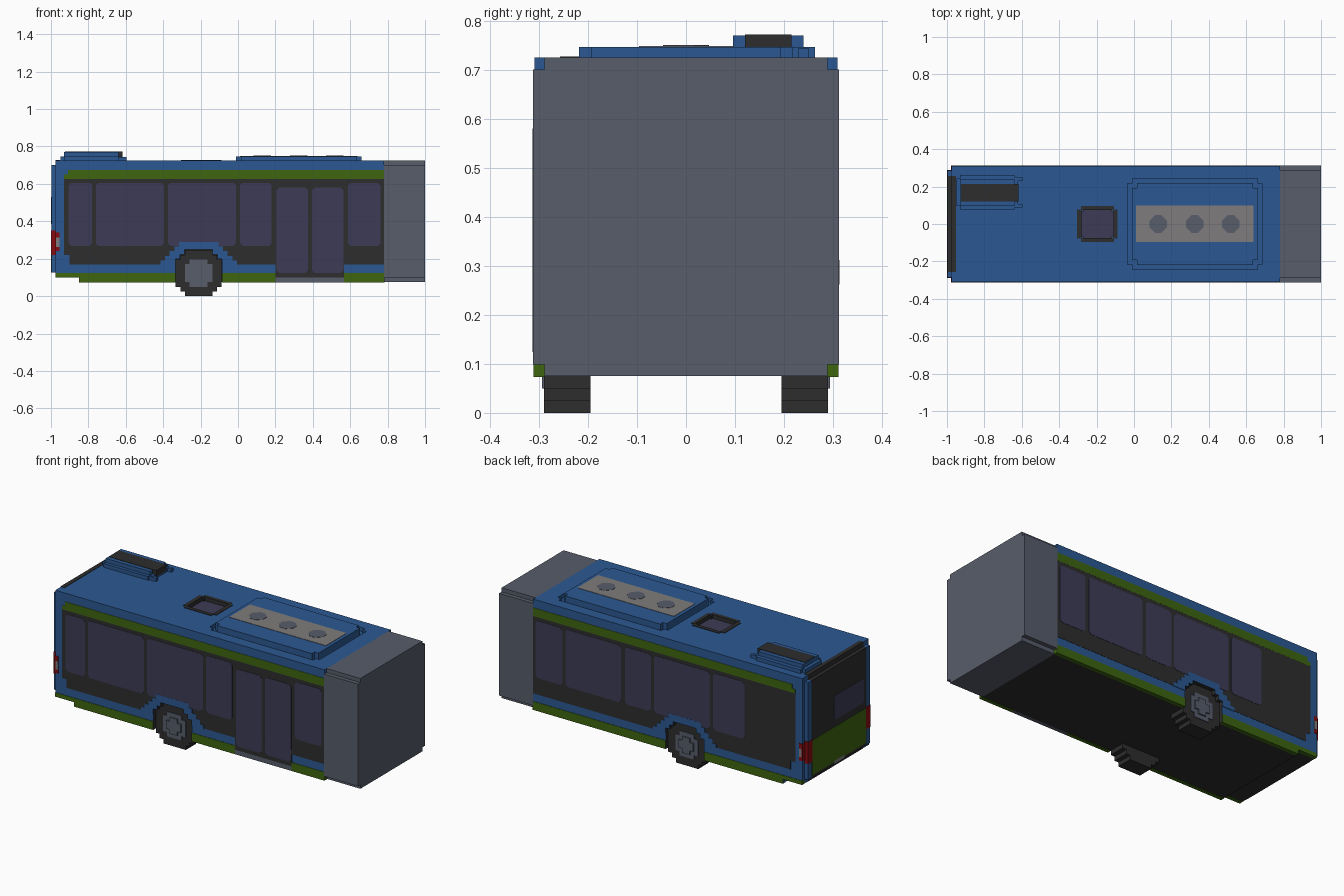
import bpy, bmesh

cube = bpy.data.objects.get("Cube")
if cube:
    bpy.data.objects.remove(cube, do_unlink=True)


def make_material(name, rgb):
    lin = [((c / 255 + 0.055) / 1.055) ** 2.4 for c in rgb] + [1.0]
    m = bpy.data.materials.new(name)
    m.use_nodes = True
    m.diffuse_color = lin
    m.node_tree.nodes["Principled BSDF"].inputs["Base Color"].default_value = lin
    return m


BLUE = make_material("blue_paint", (43, 88, 146))
GREEN = make_material("green_paint", (62, 102, 16))
DARK = make_material("charcoal", (45, 45, 45))
GLASS = make_material("tinted_glass", (61, 59, 86))
SLATE = make_material("slate_grey", (87, 93, 107))
GREY = make_material("warm_grey", (127, 124, 124))
RED = make_material("lamp_red", (135, 12, 16))


def prism(name, pts, axis, lo, hi, mat):
    """Extrude a 2D outline along an axis (x: y,z  y: x,z  z: x,y)."""
    place = {"x": lambda a, b, c: (c, a, b),
             "y": lambda a, b, c: (a, c, b),
             "z": lambda a, b, c: (a, b, c)}[axis]
    bm = bmesh.new()
    face = bm.faces.new([bm.verts.new(place(a, b, lo)) for a, b in pts])
    out = bmesh.ops.extrude_face_region(bm, geom=[face])
    shift = place(0, 0, hi - lo)
    verts = [v for v in out["geom"] if isinstance(v, bmesh.types.BMVert)]
    bmesh.ops.translate(bm, verts=verts, vec=shift)
    bmesh.ops.recalc_face_normals(bm, faces=bm.faces)
    me = bpy.data.meshes.new(name)
    bm.to_mesh(me)
    bm.free()
    ob = bpy.data.objects.new(name, me)
    bpy.context.collection.objects.link(ob)
    me.materials.append(mat)
    return ob


def rect(a0, a1, b0, b1, cut=0.0):
    """Rectangle outline, with optional clipped corners."""
    if not cut:
        return [(a0, b0), (a1, b0), (a1, b1), (a0, b1)]
    c = cut
    return [(a0 + c, b0), (a1 - c, b0), (a1, b0 + c), (a1, b1 - c),
            (a1 - c, b1), (a0 + c, b1), (a0, b1 - c), (a0, b0 + c)]


def box(name, x0, x1, y0, y1, z0, z1, mat):
    return prism(name, rect(x0, x1, y0, y1), "z", z0, z1, mat)


def stepped(ca, cb, quarter):
    """Mirror one quarter of a stepped outline about a centre."""
    q = quarter
    pts = q + [(-a, b) for a, b in q[::-1]] + [(-a, -b) for a, b in q] + [(a, -b) for a, b in q[::-1]]
    return [(ca + a, cb + b) for a, b in pts]


def notched(x0, x1, y0, y1, n):
    """Rectangle outline with square corner notches."""
    a, b = (x1 - x0) / 2, (y1 - y0) / 2
    return stepped((x0 + x1) / 2, (y0 + y1) / 2, [(a, b - n), (a - n, b - n), (a - n, b)])


def side_plate(name, pts, s, depth, mat, inner=0.306):
    return prism(name, pts, "y", s * inner, s * (SIDE + depth), mat)


def cut(ob, cutter):
    m = ob.modifiers.new("cut_" + cutter.name, "BOOLEAN")
    m.operation = "DIFFERENCE"
    m.solver = "EXACT"
    m.material_mode = "TRANSFER"
    m.object = cutter
    cutter.hide_render = True
    cutter.hide_set(True)


SIDE = 0.309
WX, WZ = -0.21, 0.123

# Main body shell, dark underneath
body = prism("body", [(-0.85, 0.075), (0.78, 0.075), (0.78, 0.725), (-0.975, 0.725),
                      (-0.975, 0.10), (-0.85, 0.10)], "y", -SIDE, SIDE, BLUE)
body.data.materials.append(DARK)
for p in body.data.polygons:
    if p.normal.z < -0.5:
        p.material_index = 1

# Roof recesses: hatch and channel around the pod
hatch_cut = prism("hatch_cutter", notched(-0.28, -0.11, -0.077, 0.077, 0.01), "z", 0.70, 0.76, DARK)
pod_cut = prism("pod_channel_cutter", notched(-0.034, 0.685, -0.242, 0.242, 0.025), "z", 0.702, 0.76, BLUE)
cut(body, hatch_cut)
cut(body, pod_cut)

# Flexible joint section
prism("joint_bellows", notched(-0.3125, 0.3125, 0.075, 0.725, 0.024), "x", 0.78, 1.0, SLATE)

# Both sides
tyre_steps = [(0.123, 0.073), (0.098, 0.073), (0.098, 0.098), (0.073, 0.098), (0.073, 0.123)]
hub_steps = [(0.073, 0.048), (0.048, 0.048), (0.048, 0.073)]
arch_half = [(0.205, 0.168), (0.205, 0.19), (0.18, 0.19), (0.18, 0.215), (0.155, 0.215),
             (0.155, 0.24), (0.13, 0.24), (0.13, 0.265), (0.105, 0.265), (0.105, 0.29)]
arch = [(WX - a, b) for a, b in arch_half] + [(WX + a, b) for a, b in arch_half[::-1]]
panel = [(-0.9, 0.17), (0.78, 0.17), (0.78, 0.626), (-0.93, 0.626), (-0.93, 0.22), (-0.9, 0.22)]
right_windows = [(-0.905, -0.78), (-0.76, -0.396), (-0.375, -0.01), (0.01, 0.18), (0.588, 0.762)]
left_windows = [(-0.6, -0.396), (-0.375, -0.01), (0.01, 0.18), (0.205, 0.567), (0.588, 0.762)]

for s, side in ((-1, "right"), (1, "left")):
    well = prism("wheel_well_cutter_" + side,
                 stepped(WX, WZ, [(a + 0.002, b + 0.002) for a, b in tyre_steps]),
                 "y", s * 0.19, s * 0.4, DARK)
    cut(body, well)
    cut(side_plate("window_panel_" + side, panel, s, 0.0015, DARK), well)
    cut(side_plate("wheel_arch_" + side, arch, s, 0.0035, BLUE), well)
    side_plate("green_band_" + side, [(-0.93, 0.626), (0.78, 0.626), (0.78, 0.675), (-0.91, 0.675),
                                      (-0.91, 0.65), (-0.93, 0.65)], s, 0.002, GREEN)
    for i, (x0, x1) in enumerate(right_windows if s < 0 else left_windows):
        side_plate(f"window_{side}_{i + 1}", rect(x0, x1, 0.268, 0.605, 0.014), s, 0.003, GLASS)

    # Sills, broken by the doorway on the right
    for i, (x0, x1) in enumerate([(-0.85, 0.2), (0.567, 0.782)] if s < 0 else [(-0.85, 0.782)]):
        low = -0.975 if i == 0 else x0
        pts = [(x0, 0.073), (x1, 0.073), (x1, 0.123), (low, 0.123), (low, 0.099), (x0, 0.099)]
        if low == x0:
            pts = rect(x0, x1, 0.073, 0.123)
        cut(side_plate(f"sill_{side}_{i + 1}", pts, s, 0.0025, GREEN, 0.288), well)

    # Wheel
    prism("tyre_" + side, stepped(WX, WZ, tyre_steps), "y", s * 0.195, s * 0.29, DARK)
    prism("hub_" + side, stepped(WX, WZ, hub_steps), "y", s * 0.28, s * 0.294, SLATE)
    prism("hub_cross_" + side, stepped(WX, WZ, [(0.048, 0.024), (0.024, 0.024), (0.024, 0.048)]),
          "y", s * 0.285, s * 0.302, SLATE)

    # Rear corner post and lamps
    ya, yb = sorted((s * 0.257, s * 0.287))
    box("rear_post_" + side, -0.998, -0.97, ya, yb, 0.125, 0.70, BLUE)
    ya, yb = sorted((s * 0.25, s * 0.29))
    box("rear_lamp_" + side, -1.0, -0.97, ya, yb, 0.22, 0.35, RED)
    side_plate("side_lamp_" + side, rect(-0.978, -0.955, 0.24, 0.34), s, 0.003, RED, 0.27)
    side_plate("side_marker_" + side, rect(-0.972, -0.955, 0.262, 0.312), s, 0.0045, GREY)

# Double door
side_plate("door_base", rect(0.2, 0.567, 0.10, 0.2), -1, 0.0025, DARK)
side_plate("door_step", rect(0.2, 0.567, 0.073, 0.10), -1, 0.0025, SLATE, 0.288)
for i, (x0, x1) in enumerate([(0.207, 0.375), (0.396, 0.565)]):
    side_plate(f"door_glass_{i + 1}", rect(x0, x1, 0.124, 0.58, 0.014), -1, 0.004, GLASS)

# Rear end
box("rear_panel", -0.998, -0.97, -0.257, 0.257, 0.125, 0.70, DARK)
box("rear_top_trim", -0.977, -0.952, -0.257, 0.257, 0.69, 0.727, DARK)
box("rear_bumper", -0.977, -0.96, -0.257, 0.257, 0.10, 0.13, DARK)
box("engine_cover", -0.9995, -0.99, -0.25, 0.25, 0.14, 0.345, GREEN)
prism("rear_window", rect(-0.23, 0.05, 0.385, 0.53, 0.014), "x", -1.0, -0.99, GLASS)
box("rear_plate", -1.0, -0.99, -0.05, 0.05, 0.127, 0.147, GREY)

# Roof hatch: frame of four rails around sunken glass
for i, (x0, x1, y0, y1) in enumerate([(-0.305, -0.28, -0.077, 0.077), (-0.11, -0.088, -0.077, 0.077),
                                      (-0.283, -0.107, 0.075, 0.097), (-0.283, -0.107, -0.097, -0.075)]):
    box(f"hatch_frame_{i + 1}", x0, x1, y0, y1, 0.715, 0.728, DARK)
box("hatch_glass", -0.28, -0.11, -0.077, 0.077, 0.697, 0.704, GLASS)

# Roof pod with vented panel
prism("roof_pod", notched(-0.01, 0.66, -0.218, 0.218, 0.025), "z", 0.70, 0.747, BLUE)
box("vent_panel", 0.01, 0.64, -0.096, 0.098, 0.74, 0.749, GREY)
for i, x in enumerate((0.13, 0.325, 0.518)):
    prism(f"roof_vent_{i + 1}", rect(x - 0.047, x + 0.047, -0.047, 0.047, 0.03), "z", 0.745, 0.7505, SLATE)

# Rear roof unit
prism("roof_unit_base", notched(-0.95, -0.62, 0.077, 0.263, 0.02), "z", 0.72, 0.747, BLUE)
box("roof_unit_top", -0.93, -0.64, 0.096, 0.24, 0.74, 0.77, BLUE)
box("roof_unit_grille", -0.925, -0.617, 0.12, 0.215, 0.735, 0.772, DARK)
for i, y in enumerate((0.087, 0.23)):
    box(f"roof_unit_foot_{i + 1}", -0.64, -0.597, y, y + 0.02, 0.72, 0.745, BLUE)
